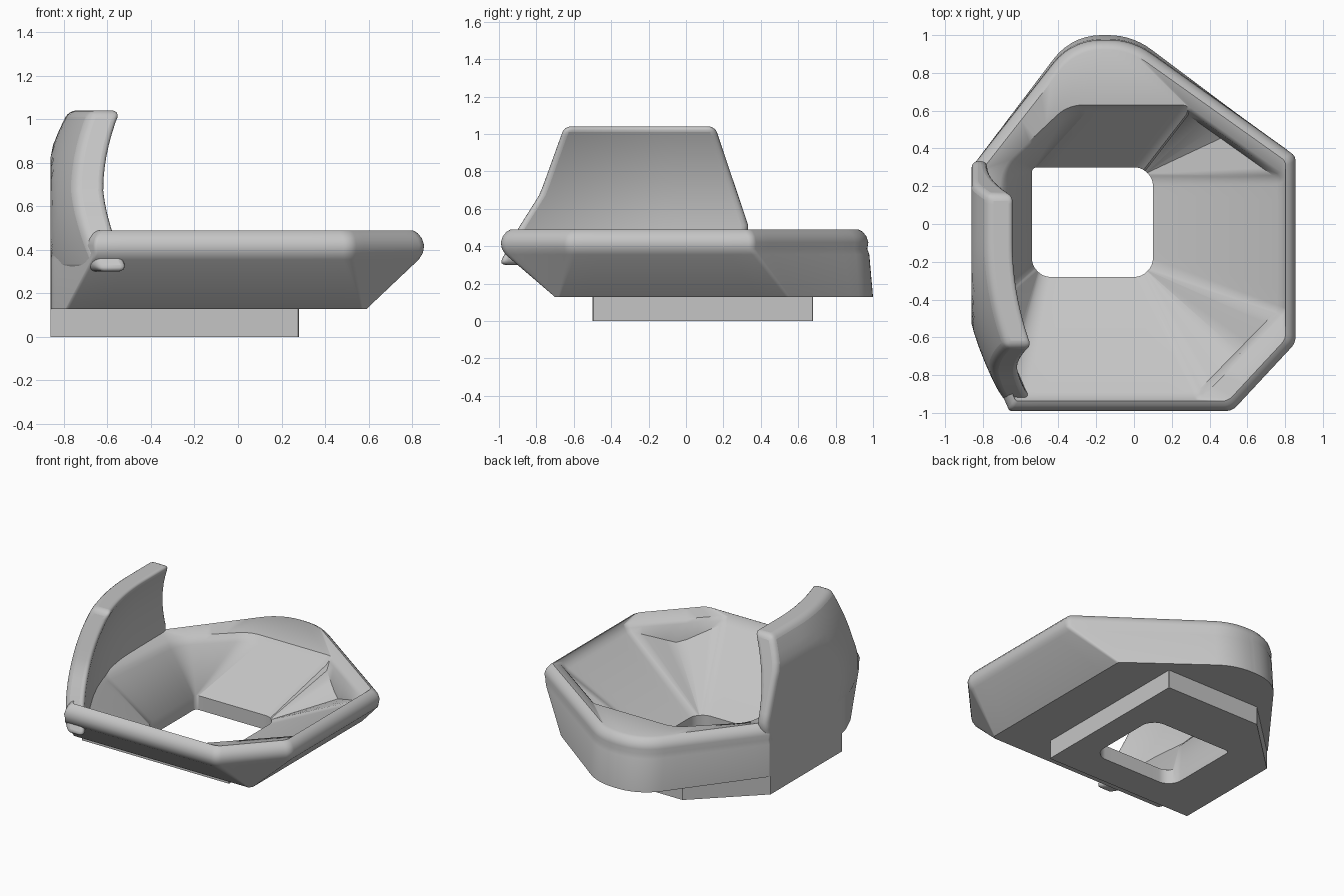
import bpy, bmesh, math
from mathutils import Vector
from mathutils.geometry import interpolate_bezier

if "Cube" in bpy.data.objects:
    bpy.data.objects.remove(bpy.data.objects["Cube"], do_unlink=True)

grey = bpy.data.materials.new("plain_grey")
grey.use_nodes = True
colour = (0.56, 0.56, 0.56, 1)
grey.diffuse_color = colour
grey.node_tree.nodes["Principled BSDF"].inputs["Base Color"].default_value = colour


def inset(corners, d):
    """Move every edge of a counter-clockwise outline inwards by d."""
    pts = [Vector(c) for c in corners]
    lines = []
    for i, a in enumerate(pts):
        t = (pts[(i + 1) % len(pts)] - a).normalized()
        lines.append((a + Vector((-t.y, t.x)) * d, t))
    out = []
    for i, (q, u) in enumerate(lines):
        p, t = lines[i - 1]
        out.append(p + t * ((q - p).cross(u) / t.cross(u)))
    return out


def rounded(corners, radii, z, steps=8, between=7):
    """Ring of points with filleted corners and evenly divided edges."""
    pts = [Vector(c) for c in corners]
    curves = []
    for i, c in enumerate(pts):
        a, b = pts[i - 1] - c, pts[(i + 1) % len(pts)] - c
        turn = math.pi - a.angle(b)
        t = min(radii[i] * math.tan(turn / 2), a.length * .49, b.length * .49)
        p, q = c + a.normalized() * t, c + b.normalized() * t
        k = 4 / 3 * math.tan(turn / 4) / max(math.tan(turn / 2), 1e-6)
        curves.append(interpolate_bezier(p.to_3d(), p.lerp(c, k).to_3d(),
                                         q.lerp(c, k).to_3d(), q.to_3d(), steps))
    ring = []
    for i, curve in enumerate(curves):
        start, end = curve[-1], curves[(i + 1) % len(curves)][0]
        ring += curve + [start.lerp(end, (j + 1) / (between + 1)) for j in range(between)]
    return [(v.x, v.y, z) for v in ring]


def loft(name, rings, closed):
    """Skin a stack of rings; close it into a loop or cap both ends."""
    bm = bmesh.new()
    rows = [[bm.verts.new(p) for p in r] for r in rings]
    n = len(rows[0])
    pairs = list(zip(rows, rows[1:]))
    if closed:
        pairs.append((rows[-1], rows[0]))
    for lo, hi in pairs:
        for i in range(n):
            j = (i + 1) % n
            bm.faces.new((lo[i], lo[j], hi[j], hi[i]))
    if not closed:
        bm.faces.new(rows[0])
        bm.faces.new(rows[-1])
    bmesh.ops.remove_doubles(bm, verts=bm.verts, dist=0.0005)
    bmesh.ops.recalc_face_normals(bm, faces=bm.faces)
    mesh = bpy.data.meshes.new(name)
    bm.to_mesh(mesh)
    bm.free()
    mesh.materials.append(grey)
    obj = bpy.data.objects.new(name, mesh)
    bpy.context.collection.objects.link(obj)
    return obj


def smooth(obj, degrees):
    bpy.ops.object.select_all(action='DESELECT')
    obj.select_set(True)
    bpy.context.view_layer.objects.active = obj
    bpy.ops.object.shade_smooth_by_angle(angle=math.radians(degrees))


# Outlines, all starting front left and running counter-clockwise
hole = [(-.48, -.28), (.04, -.28), (.10, -.22), (.10, .24),
        (.04, .30), (-.525, .30), (-.54, .285), (-.54, -.22)]
block = [(-.86, -.50), (.275, -.50), (.28, -.495), (.28, .675),
         (.275, .68), (-.45, .68), (-.86, .29), (-.86, -.40)]
floor = [(-.79, -.70), (.57, -.70), (.59, -.68), (.59, .55),
         (-.01, 1.0), (-.33, 1.0), (-.86, .30), (-.86, -.53)]
flare = [(-.67, -.965), (.515, -.965), (.83, -.62), (.83, .379),
         (-.01, .98), (-.33, .98), (-.86, .30), (-.86, -.53)]
rim = [(-.66, -.99), (.52, -.99), (.855, -.63), (.855, .36),
       (-.01, .975), (-.33, .975), (-.86, .30), (-.86, -.53)]
lip = [(-.68, -.93), (.35, -.93), (.80, -.47), (.80, .26),
       (.28, .63), (-.35, .63), (-.70, .30), (-.76, -.40)]

sharp = [0.0] * 8
hole_r = [.09] * 8
floor_r = [.02, .01, .01, .03, .38, .38, .02, .2]
rim_r = [.02, .08, .08, .05, .38, .38, .02, .2]
lip_r = [.1, .06, .06, .06, .1, .2, .2, .2]


def throat_z(x, y):
    """Height of the four-sided throat, which the slanted rims cut into."""
    if x < .28:
        return .42
    slopes = ((x - .10) / .68, (-.28 - y) / .63, (y - .30) / .33)
    return min(.10 + .34 * max(slopes), .42)


# Funnel body: base block, flared shell, rolled rim, sloping throat, straight hole
rings = [rounded(hole, hole_r, 0), rounded(block, sharp, 0),
         rounded(block, sharp, .128), rounded(floor, floor_r, .128),
         rounded(flare, rim_r, .355)]
for d, z in ((.006, .385), (0, .42), (.01, .452), (.03, .477), (.052, .489)):
    rings.append(rounded(inset(rim, d), rim_r, z))
for d, z in ((0, .466), (.02, .442)):
    rings.append(rounded(inset(lip, d), lip_r, z))
rings.append([(x, y, throat_z(x, y)) for x, y, z in rounded(inset(lip, .04), lip_r, 0)])
rings.append(rounded(hole, hole_r, .10))
body = loft("funnel_body", rings, True)
smooth(body, 38)


# Side wing: curved upright guard, cut flat on its outer side
def along(z, table):
    for (z0, v0), (z1, v1) in zip(table, table[1:]):
        if z <= z1:
            return v0 + (v1 - v0) * (z - z0) / (z1 - z0)
    return table[-1][1]


front_edge = [(.30, -1.0), (.49, -.90), (.68, -.78), (1.04, -.65)]
back_edge = [(.30, .27), (.49, .34), (1.04, .155)]


def wing_x(y, z):
    lean = -.14 * (1 - ((z - .5) / .53) ** 2)
    return -.637 + lean + .33 * min(y + .1, 0) ** 2


levels, across = 14, 16
wing_rings = []
for i in range(levels + 1):
    z = .30 + .74 * i / levels
    y0, y1 = along(z, front_edge), along(z, back_edge)
    ys = [y0 + (y1 - y0) * j / across for j in range(across + 1)]
    inner = [(max(wing_x(y, z), -.79), y, z) for y in ys]
    outer = [(max(wing_x(y, z) - .145, -.86), y, z) for y in reversed(ys)]
    wing_rings.append(inner + outer)
wing = loft("side_wing", wing_rings, False)
bevel = wing.modifiers.new("rounded_edges", 'BEVEL')
bevel.width = .034
bevel.segments = 4
bevel.limit_method = 'ANGLE'
bevel.angle_limit = math.radians(55)
smooth(wing, 40)
